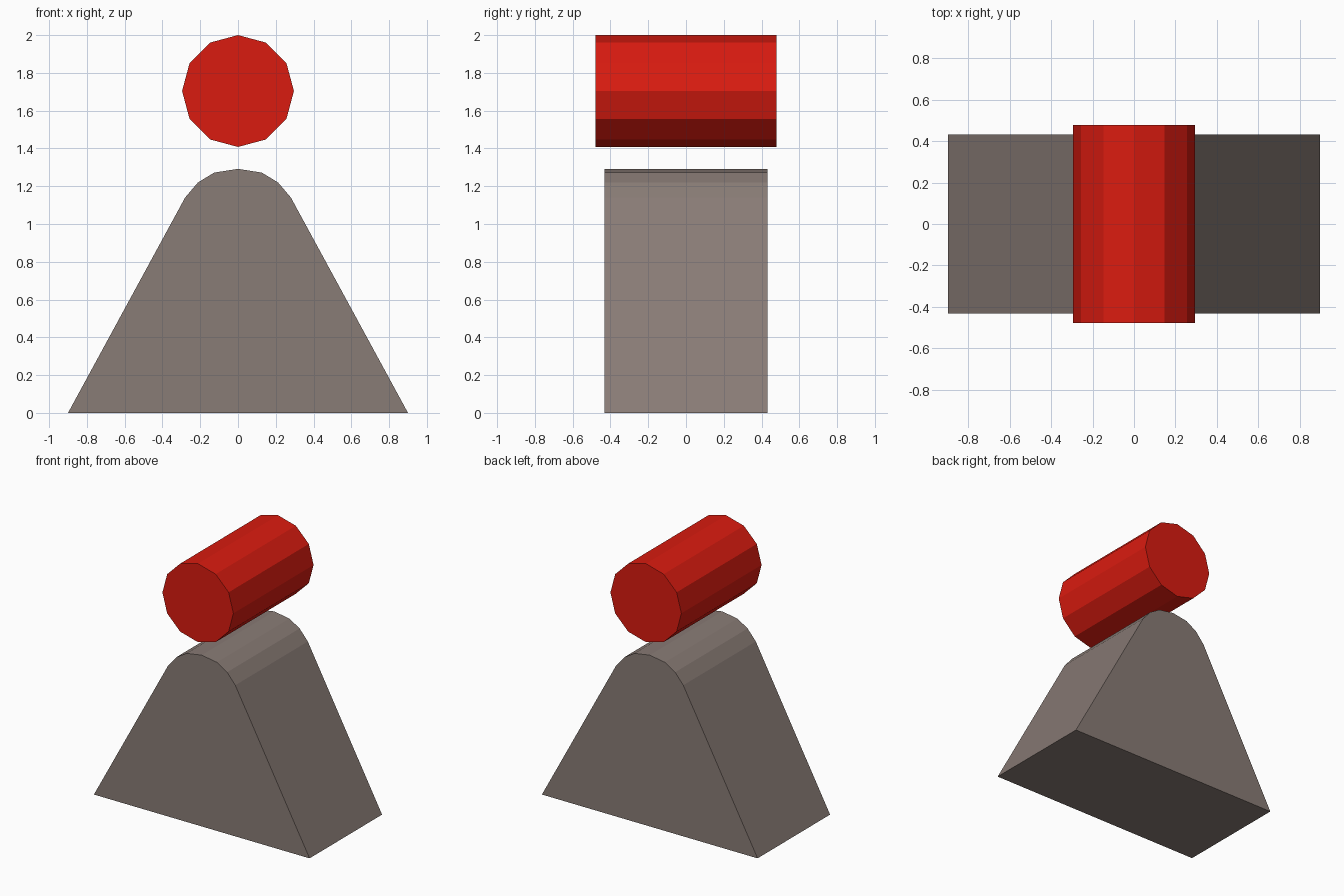
import bpy, bmesh, math

if "Cube" in bpy.data.objects:
    bpy.data.objects.remove(bpy.data.objects["Cube"])


def extrude_profile(name, profile, half_depth, color):
    """Extrude an x/z outline along y, flat shaded."""
    bm = bmesh.new()
    face = bm.faces.new([bm.verts.new((x, -half_depth, z)) for x, z in profile])
    geom = bmesh.ops.extrude_face_region(bm, geom=[face])["geom"]
    verts = [g for g in geom if isinstance(g, bmesh.types.BMVert)]
    bmesh.ops.translate(bm, verts=verts, vec=(0, 2 * half_depth, 0))
    bmesh.ops.recalc_face_normals(bm, faces=bm.faces)
    mesh = bpy.data.meshes.new(name)
    bm.to_mesh(mesh)
    bm.free()
    mat = bpy.data.materials.new(name + "_material")
    mat.diffuse_color = color
    mat.use_nodes = True
    mat.node_tree.nodes["Principled BSDF"].inputs["Base Color"].default_value = mat.diffuse_color
    mesh.materials.append(mat)
    obj = bpy.data.objects.new(name, mesh)
    bpy.context.collection.objects.link(obj)
    return obj


# Tapered base with a rounded crest, right half mirrored to the left
right = [(0.9, 0), (0.28, 1.14), (0.212, 1.22), (0.126, 1.272)]
left = [(-x, z) for x, z in reversed(right)]
extrude_profile("wedge_base", right + [(0, 1.292)] + left, 0.432,
                (0.25, 0.2, 0.18, 1))

# Twelve-sided red cylinder floating above the crest
radius, centre_z, sides = 0.296, 1.704, 12
ring = [(radius * math.cos(2 * math.pi * i / sides),
         centre_z + radius * math.sin(2 * math.pi * i / sides))
        for i in range(sides)]
extrude_profile("red_cylinder", ring, 0.478, (0.7, 0.011, 0.005, 1))
